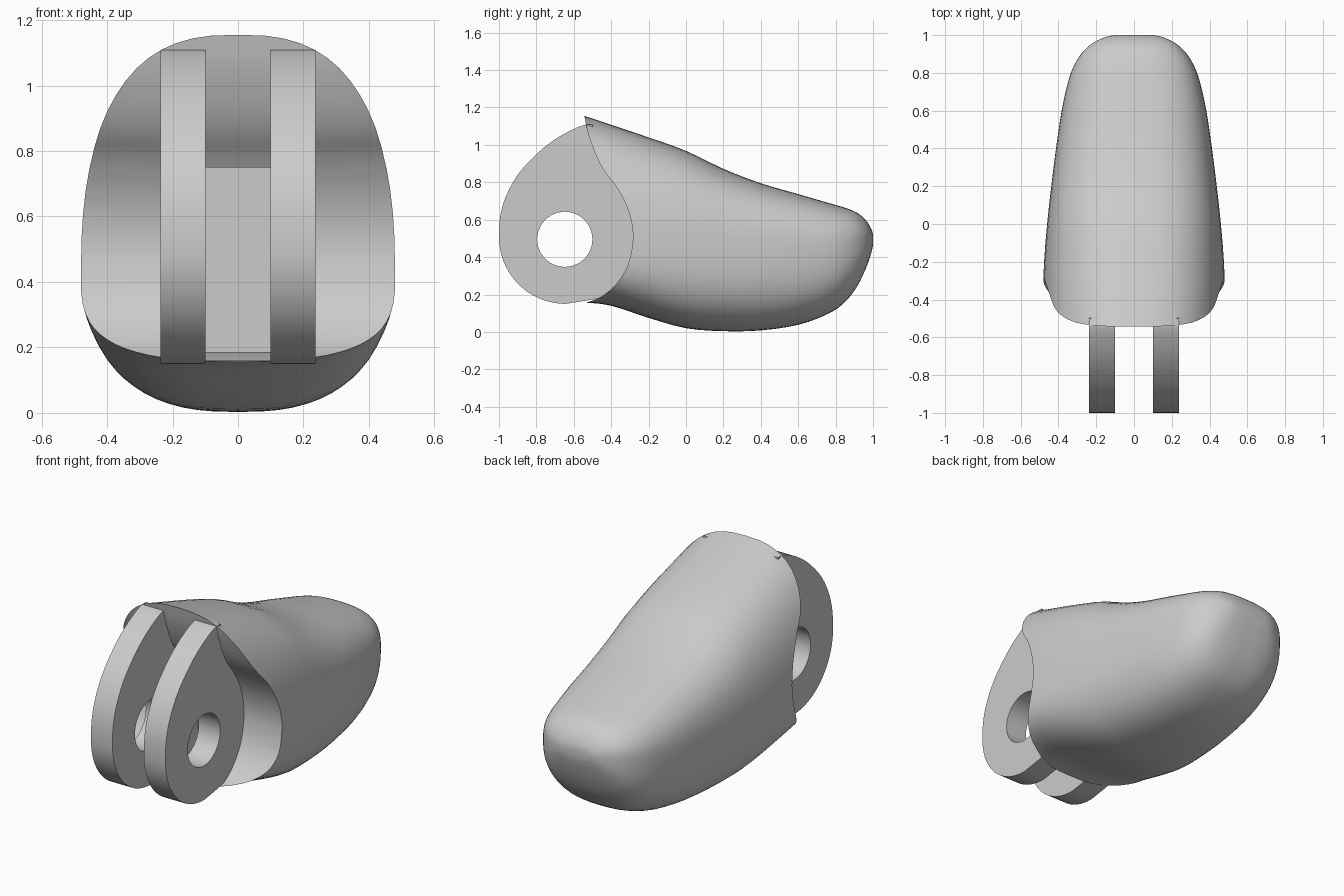
import bpy, bmesh, math
from mathutils import Vector

if "Cube" in bpy.data.objects:
    bpy.data.objects.remove(bpy.data.objects["Cube"])

grey = bpy.data.materials.new("plain grey")
grey.diffuse_color = (0.6, 0.6, 0.6, 1)
grey.use_nodes = True
grey.node_tree.nodes["Principled BSDF"].inputs["Base Color"].default_value = grey.diffuse_color


def make_object(name, bm):
    bmesh.ops.recalc_face_normals(bm, faces=bm.faces)
    mesh = bpy.data.meshes.new(name)
    bm.to_mesh(mesh)
    bm.free()
    mesh.materials.append(grey)
    obj = bpy.data.objects.new(name, mesh)
    bpy.context.collection.objects.link(obj)
    return obj


def prism(name, outline, x0, x1):
    """Extrude a (y, z) outline along x."""
    bm = bmesh.new()
    a = [bm.verts.new((x0, y, z)) for y, z in outline]
    b = [bm.verts.new((x1, y, z)) for y, z in outline]
    bm.faces.new(a)
    bm.faces.new(b)
    n = len(a)
    for i in range(n):
        bm.faces.new((a[i], a[(i + 1) % n], b[(i + 1) % n], b[i]))
    return make_object(name, bm)


def smooth_path(points, steps):
    """Catmull-Rom curve through points of any dimension."""
    pts = [Vector(p) for p in points]
    pts = [pts[0] * 2 - pts[1]] + pts + [pts[-1] * 2 - pts[-2]]
    out = []
    for i in range(1, len(pts) - 2):
        p0, p1, p2, p3 = pts[i - 1:i + 3]
        for s in range(steps):
            t = s / steps
            out.append((p1 * 2 + (p2 - p0) * t + (p0 * 2 - p1 * 5 + p2 * 4 - p3) * t * t
                        + (p1 * 3 - p0 - p2 * 3 + p3) * t ** 3) * 0.5)
    out.append(pts[-2])
    return out


def combine(target, tool, operation):
    mod = target.modifiers.new("combine", "BOOLEAN")
    mod.operation = operation
    mod.solver = "EXACT"
    mod.object = tool
    bpy.context.view_layer.objects.active = target
    bpy.ops.object.modifier_apply(modifier=mod.name)
    bpy.data.objects.remove(tool, do_unlink=True)


def circle(cy, cz, r, n, start=0.0, end=2 * math.pi):
    return [(cy + r * math.cos(start + (end - start) * i / n),
             cz + r * math.sin(start + (end - start) * i / n)) for i in range(n)]


# Rounded body: stations of y, bottom, top, half width, height of widest point
stations = [
    (-0.72, 0.160, 1.210, 0.480), (-0.55, 0.157, 1.157, 0.482),
    (-0.40, 0.140, 1.107, 0.483), (-0.20, 0.075, 1.040, 0.476),
    (0.00, 0.020, 0.968, 0.460), (0.20, 0.004, 0.872, 0.438),
    (0.40, 0.008, 0.795, 0.413), (0.60, 0.038, 0.737, 0.383),
    (0.75, 0.092, 0.693, 0.350), (0.84, 0.150, 0.667, 0.317),
    (0.91, 0.235, 0.640, 0.272), (0.96, 0.335, 0.600, 0.215),
    (0.99, 0.420, 0.552, 0.150), (1.00, 0.465, 0.520, 0.100)]
SIDES = 64
bm = bmesh.new()
rings = []
for y, low, high, width in smooth_path(stations, 3):
    mid = 0.42 + 0.075 * max(0.0, (y - 0.6) / 0.4) ** 2
    ring = []
    for i in range(SIDES):
        a = 2 * math.pi * i / SIDES
        c, s = math.cos(a), math.sin(a)
        e = 2 / 2.65
        half = high - mid if s > 0 else mid - low
        ring.append(bm.verts.new((math.copysign(abs(c) ** e, c) * width, y,
                                  mid + math.copysign(abs(s) ** e, s) * half)))
    rings.append(ring)
for r0, r1 in zip(rings, rings[1:]):
    for i in range(SIDES):
        j = (i + 1) % SIDES
        bm.faces.new((r0[i], r0[j], r1[j], r1[i]))
bm.faces.new(rings[0])
bm.faces.new(rings[-1])
body = make_object("fingertip_body", bm)

# Curved hollow across the front of the body
hollow = [tuple(p) for p in smooth_path(
    [(-0.545, 1.16), (-0.52, 1.05), (-0.475, 0.93), (-0.43, 0.85), (-0.375, 0.78),
     (-0.32, 0.68), (-0.29, 0.58), (-0.285, 0.48), (-0.31, 0.36), (-0.37, 0.26),
     (-0.45, 0.19), (-0.53, 0.157)], 3)]
cutter = prism("hollow_cutter", [(-0.56, 1.4)] + hollow +
               [(-0.56, 0.1), (-0.56, -0.2), (-1.3, -0.2), (-1.3, 1.4)], -0.8, 0.8)
combine(body, cutter, "DIFFERENCE")

# Two hinge lugs with a pin hole, rooted in the hollow
front = [tuple(p) for p in smooth_path(
    [(-1.0, 0.53), (-0.993, 0.62), (-0.965, 0.72), (-0.90, 0.84), (-0.80, 0.95),
     (-0.70, 1.03), (-0.60, 1.085), (-0.54, 1.108)], 3)]
root = [(y + 0.03, z) for y, z in hollow if 0.2 < z < 1.08]
low_edge = circle(-0.643, 0.507, 0.357, 18, 1.5 * math.pi, math.pi)
outline = front + [(-0.50, 1.108)] + root + [(-0.46, 0.18), (-0.53, 0.168)] + low_edge
for x0, x1 in ((-0.237, -0.1), (0.1, 0.237)):
    lug = prism("hinge_lug", outline, x0, x1)
    combine(lug, prism("pin_cutter", circle(-0.648, 0.495, 0.148, 24), -0.5, 0.5), "DIFFERENCE")
    combine(body, lug, "UNION")

# Square recess between the lugs
slot = prism("slot_cutter", [(-0.70, 0.145), (-0.22, 0.185), (-0.22, 0.75), (-0.70, 0.75)],
             -0.0995, 0.0995)
combine(body, slot, "DIFFERENCE")

# Smooth shading with crisp edges
bpy.ops.object.select_all(action="DESELECT")
body.select_set(True)
bpy.context.view_layer.objects.active = body
bpy.ops.object.shade_smooth_by_angle(angle=math.radians(30))
